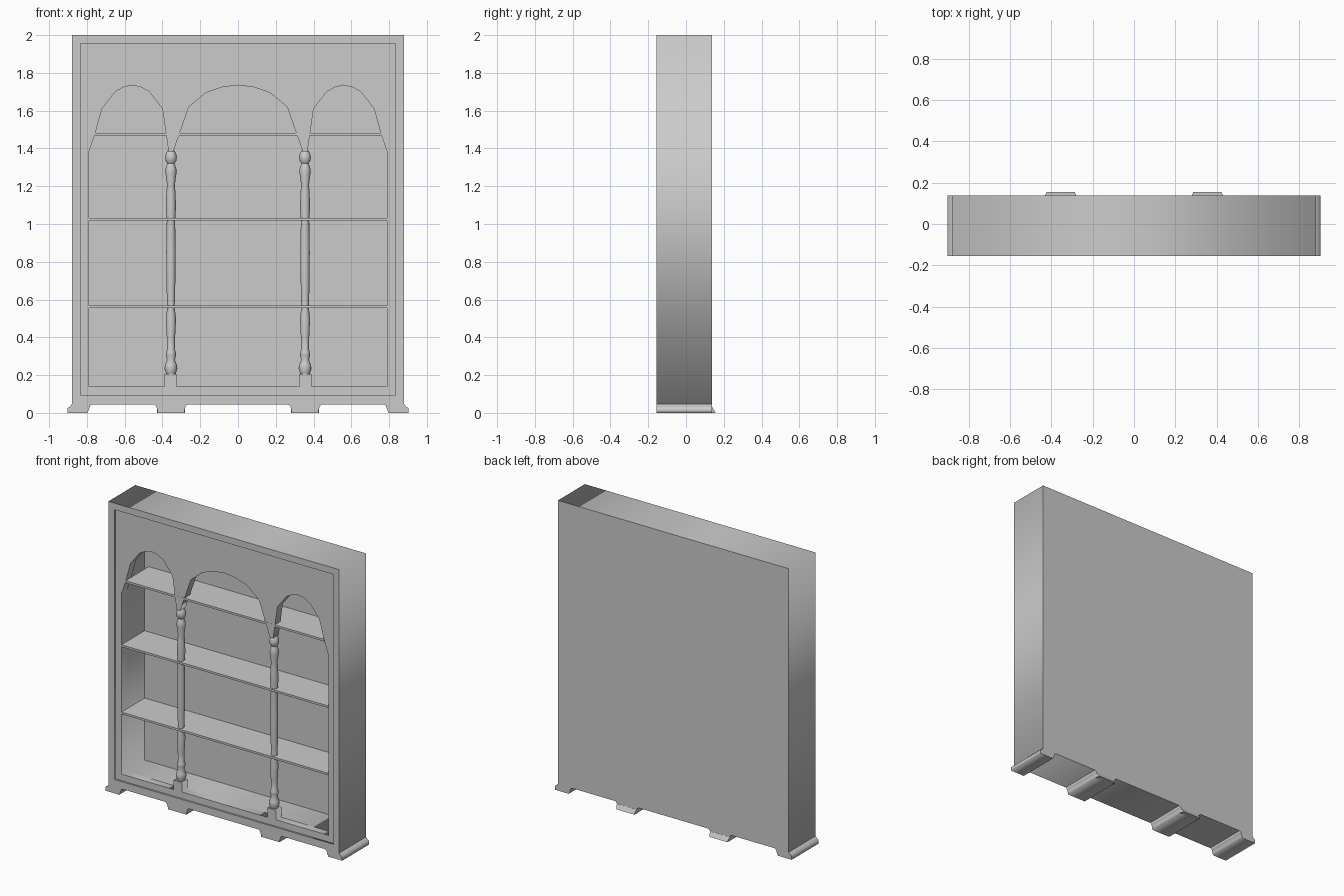
import bpy, bmesh, math
from mathutils import Matrix, Vector

cube = bpy.data.objects.get("Cube")
if cube:
    bpy.data.objects.remove(cube, do_unlink=True)

grey = bpy.data.materials.new("warm_grey")
grey.use_nodes = True
COLOUR = (0.6, 0.6, 0.6, 1)
grey.diffuse_color = COLOUR
grey.node_tree.nodes["Principled BSDF"].inputs["Base Color"].default_value = COLOUR

FRONT, BACK = -0.155, 0.138      # case depth
FACE, INNER = -0.143, 0.11       # recessed face and inside of the back
COLUMN_X = 0.355


def add_object(name, bm):
    bmesh.ops.recalc_face_normals(bm, faces=bm.faces)
    mesh = bpy.data.meshes.new(name)
    bm.to_mesh(mesh)
    bm.free()
    mesh.materials.append(grey)
    obj = bpy.data.objects.new(name, mesh)
    bpy.context.collection.objects.link(obj)
    return obj


def box(name, x0, x1, y0, y1, z0, z1):
    bm = bmesh.new()
    bmesh.ops.create_cube(bm, size=1)
    size = Vector((x1 - x0, y1 - y0, z1 - z0))
    mid = Vector((x0 + x1, y0 + y1, z0 + z1)) / 2
    for v in bm.verts:
        v.co = Vector(a * b for a, b in zip(v.co, size)) + mid
    return add_object(name, bm)


def plate(name, outlines, y0, y1):
    """Front-view outlines (inner ones are holes) given depth from y0 to y1."""
    curve = bpy.data.curves.new(name + "_outline", "CURVE")
    curve.dimensions = "2D"
    curve.fill_mode = "BOTH"
    curve.extrude = (y1 - y0) / 2
    for outline in outlines:
        spline = curve.splines.new("POLY")
        spline.points.add(len(outline) - 1)
        for point, (x, z) in zip(spline.points, outline):
            point.co = (x, z, 0, 1)
        spline.use_cyclic_u = True
    helper = bpy.data.objects.new(name + "_helper", curve)
    bpy.context.collection.objects.link(helper)
    bpy.context.view_layer.update()
    graph = bpy.context.evaluated_depsgraph_get()
    bm = bmesh.new()
    bm.from_mesh(helper.evaluated_get(graph).to_mesh())
    bpy.data.objects.remove(helper, do_unlink=True)
    bmesh.ops.remove_doubles(bm, verts=bm.verts, dist=0.0001)
    place = Matrix.Translation((0, (y0 + y1) / 2, 0)) @ Matrix.Rotation(math.pi / 2, 4, "X")
    bm.transform(place)
    return add_object(name, bm)


def rectangle(half, z0, z1):
    return [(-half, z0), (half, z0), (half, z1), (-half, z1)]


def mirrored(half):
    return half + [(-x, z) for x, z in reversed(half) if x > 0]


# Case: outer frame, thick inner lining and back
rim = rectangle(0.835, 0.095, 1.955)
plate("case_frame", [rectangle(0.88, 0.045, 2), rim], FRONT, BACK)
plate("case_lining", [rim, rectangle(0.79, 0.14, 1.91)], FACE + 0.05, INNER)
box("back_panel", -0.84, 0.84, INNER, BACK, 0.09, 1.96)

# Face panel with one opening: three arches on top, column plinths at the bottom
opening = mirrored([
    (0, 1.735), (0.085, 1.724), (0.17, 1.695), (0.26, 1.62), (0.342, 1.385),
    (0.368, 1.385), (0.40, 1.61), (0.47, 1.70), (0.515, 1.725), (0.56, 1.735),
    (0.605, 1.725), (0.65, 1.70), (0.72, 1.61), (0.757, 1.475), (0.79, 1.38),
    (0.79, 0.14), (0.39, 0.14), (0.39, 0.205), (0.325, 0.205), (0.325, 0.14)])
plate("arched_face", [rim, opening], FACE, FACE + 0.06)

# Shelves
for name, top, half in (("lower_shelf", 0.568, 0.788), ("middle_shelf", 1.032, 0.788),
                        ("upper_shelf", 1.482, 0.758)):
    box(name, -half, half, FACE - 0.001, INNER, top - 0.014, top)

# Turned columns
profile = [(0.025, 0.205), (0.028, 0.215), (0.034, 0.235), (0.031, 0.255),
           (0.021, 0.28), (0.026, 0.305), (0.027, 0.32), (0.02, 0.335),
           (0.022, 0.40), (0.027, 0.50), (0.019, 0.56), (0.022, 0.62),
           (0.025, 0.85), (0.022, 1.02), (0.027, 1.09), (0.024, 1.16),
           (0.021, 1.21), (0.029, 1.27), (0.028, 1.295), (0.019, 1.32),
           (0.029, 1.335), (0.031, 1.355), (0.026, 1.375), (0.018, 1.39)]
for side, x in (("left", COLUMN_X), ("right", -COLUMN_X)):
    bm = bmesh.new()
    verts = [bm.verts.new((r, 0, z)) for r, z in profile]
    edges = [bm.edges.new(pair) for pair in zip(verts, verts[1:])]
    bmesh.ops.spin(bm, geom=verts + edges, cent=(0, 0, 0), axis=(0, 0, 1),
                   angle=math.tau, steps=16)
    bmesh.ops.remove_doubles(bm, verts=bm.verts, dist=0.0001)
    bmesh.ops.holes_fill(bm, edges=bm.edges)
    bm.transform(Matrix.Translation((x, FACE + 0.031, 0)))
    column = add_object(side + "_column", bm)
    bpy.context.view_layer.objects.active = column
    column.select_set(True)
    bpy.ops.object.shade_smooth_by_angle(angle=math.radians(50))
    column.select_set(False)

# Feet: flared corner feet, and middle feet that flare out behind
corner = [(0.77, 0.046), (0.783, 0.038), (0.79, 0.015), (0.797, 0), (0.903, 0),
          (0.903, 0.025), (0.89, 0.032), (0.88, 0.046)]
middle = mirrored([(0.07, 0), (0.072, 0.015), (0.078, 0.036), (0.09, 0.046)])
for side, s in (("left", 1), ("right", -1)):
    plate(side + "_corner_foot", [[(s * x, z) for x, z in corner]], FRONT, BACK)
    cx = s * COLUMN_X
    plate(side + "_middle_foot", [[(cx + x, z) for x, z in middle]], FRONT, BACK)
    flare = box(side + "_foot_flare", cx - 0.075, cx + 0.075, BACK - 0.01, 0.156, 0, 0.03)
    for v in flare.data.vertices:
        if v.co.y > BACK:
            if v.co.z > 0.01:
                v.co.y = BACK + 0.001
            else:
                v.co.x = cx + (v.co.x - cx) * 0.9
